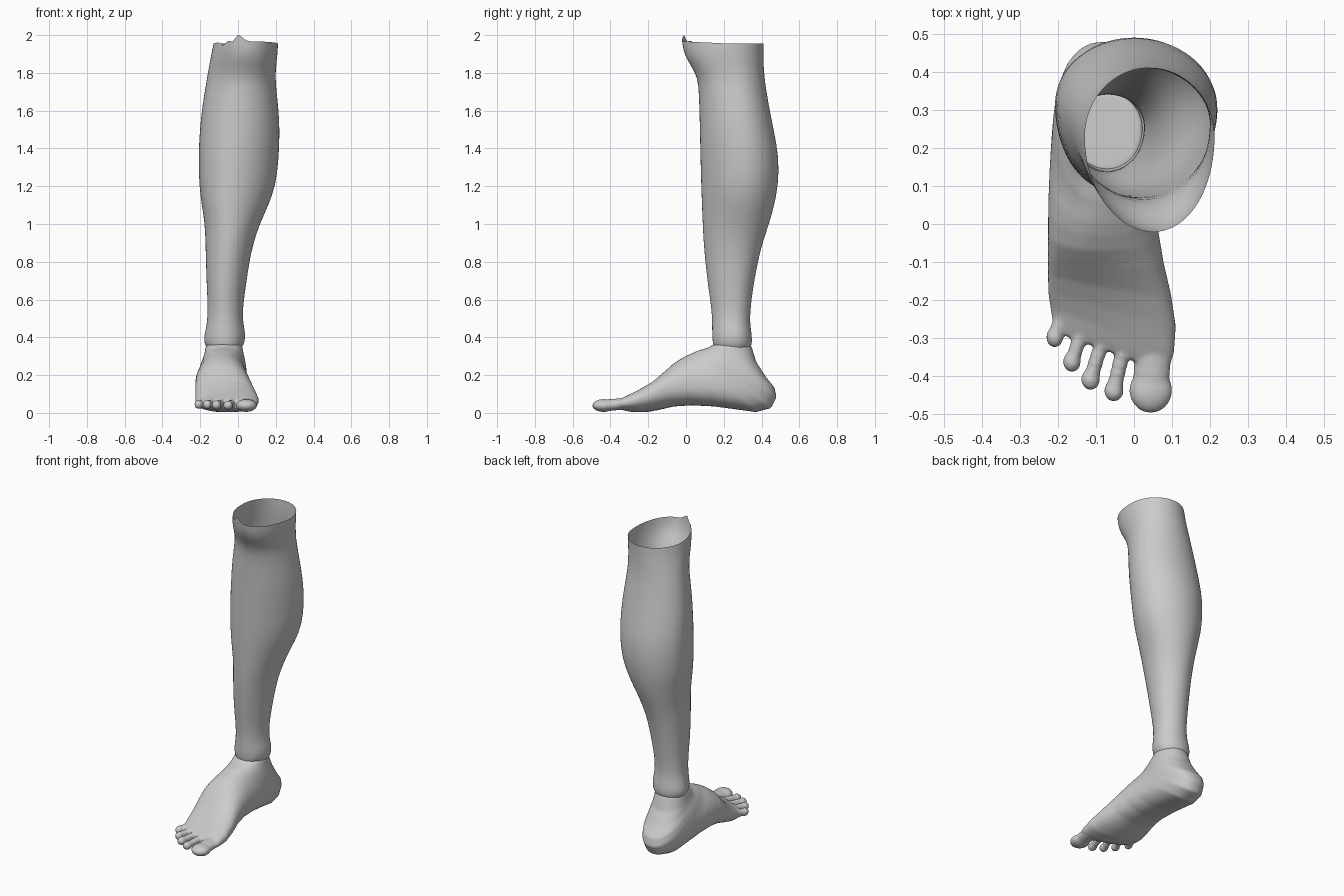
import bpy, bmesh, math
from mathutils import Matrix, Vector

skin = bpy.data.materials.new("plain grey")
skin.diffuse_color = (0.6, 0.6, 0.6, 1)


def loft(bm, rings, cap=False):
    """Bridge equal-length rings of points with quads."""
    vs = [[bm.verts.new(p) for p in r] for r in rings]
    n = len(vs[0])
    for a, b in zip(vs, vs[1:]):
        for i in range(n):
            j = (i + 1) % n
            bm.faces.new((a[i], a[j], b[j], b[i]))
    if cap:
        bm.faces.new(vs[0][::-1])
        bm.faces.new(vs[-1])
    bmesh.ops.recalc_face_normals(bm, faces=bm.faces)


def finish(bm, name):
    me = bpy.data.meshes.new(name)
    bm.to_mesh(me)
    bm.free()
    me.materials.append(skin)
    for p in me.polygons:
        p.use_smooth = True
    ob = bpy.data.objects.new(name, me)
    bpy.context.collection.objects.link(ob)
    return ob


# Lower leg: open tube; z, x min, x max, y front, y back, x of the shin ridge
LEG = [
    (0.335, -.155, .012, .155, .335, -.07), (0.36, -.176, .030, .143, .348, -.07),
    (0.39, -.181, .038, .140, .350, -.07), (0.43, -.174, .038, .138, .346, -.07),
    (0.48, -.163, .026, .139, .338, -.07), (0.56, -.160, .026, .134, .342, -.07),
    (0.66, -.165, .040, .118, .355, -.07), (0.80, -.170, .060, .102, .380, -.06),
    (0.90, -.172, .082, .093, .405, -.05), (1.00, -.176, .115, .088, .440, -.04),
    (1.10, -.192, .162, .084, .468, -.04), (1.20, -.206, .200, .080, .488, -.03),
    (1.35, -.210, .217, .076, .494, -.02), (1.50, -.203, .222, .073, .464, 0),
    (1.62, -.190, .214, .070, .440, .01), (1.74, -.170, .200, .066, .420, .03),
    (1.80, -.160, .199, .050, .414, .04), (1.87, -.147, .206, .004, .410, .05),
    (1.92, -.138, .211, -.015, .410, .05), (1.955, -.130, .212, -.022, .411, .05),
]
SEG = 40
rings = []
for k, (z, x0, x1, y0, y1, fx) in enumerate(LEG):
    cx, rx, yc = (x0 + x1) / 2, (x1 - x0) / 2, y0 + (y1 - y0) * .58
    ring = []
    for i in range(SEG):
        a = 2 * math.pi * i / SEG
        s, c = math.sin(a), math.cos(a)
        front = max(0, -s)
        x = cx + rx * c + (fx - cx) * front ** 2
        y = yc + s * (yc - y0 if s < 0 else y1 - yc)
        zz = z
        if k == len(LEG) - 1:                      # ragged cut edge
            zz += .012 * front
            zz += {25: -.03, 26: .02, 27: -.015, 28: .045, 29: .02}.get(i, 0)
        ring.append((x, y, zz))
    rings.append(ring)
bm = bmesh.new()
loft(bm, rings)
leg = finish(bm, "lower_leg")
sub = leg.modifiers.new("smooth", "SUBSURF")
sub.levels = sub.render_levels = 1

# Foot body: sections fan from the ankle round the heel to the toe roots
# upper y, z; lower y, z; x min, x max
FOOT = [
    (.143, .362, .346, .355, -.170, .022), (.125, .350, .372, .270, -.178, .030),
    (.105, .342, .420, .195, -.188, .038), (.085, .336, .468, .135, -.198, .043),
    (.062, .329, .480, .085, -.206, .046), (.042, .320, .450, .025, -.213, .048),
    (.020, .311, .370, .004, -.218, .050), (.000, .302, .270, .018, -.222, .052),
    (-.03, .285, .150, .034, -.225, .056), (-.07, .258, .030, .040, -.226, .064),
    (-.12, .218, -.07, .034, -.226, .078), (-.18, .168, -.16, .015, -.226, .098),
    (-.24, .130, -.235, .003, -.226, .110), (-.30, .098, -.30, .005, -.220, .106),
    (-.335, .080, -.335, .013, -.213, .096), (-.358, .066, -.358, .024, -.205, .085),
]
rings = []
for k, (ty, tz, by, bz, x0, x1) in enumerate(FOOT):
    shear = .36 * min(1, max(0, (k - 9) / 4))
    ring = []
    for i in range(SEG):
        a = 2 * math.pi * i / SEG
        s, c = math.sin(a), math.cos(a)
        e = .88 if k else 1
        s, c = [math.copysign(abs(v) ** e, v) for v in (s, c)]
        x = (x0 + x1) / 2 + (x1 - x0) / 2 * c
        t = (1 - s) / 2
        ring.append((x, ty + (by - ty) * t - shear * x, tz + (bz - tz) * t))
    rings.append(ring)
bm = bmesh.new()
loft(bm, rings, cap=True)


def blob(pos, size):
    bmesh.ops.create_uvsphere(bm, u_segments=20, v_segments=12, radius=1,
                              matrix=Matrix.Translation(pos) @ Matrix.Diagonal((*size, 1)))


# Toes: a narrow stalk of blobs and a rounder pad; root, pad centre, pad size
TOES = [
    ((.050, -.330, .048), (.044, -.437, .039), (.057, .060, .034)),
    ((-.032, -.345, .050), (-.053, -.438, .040), (.026, .029, .025)),
    ((-.088, -.322, .050), (-.114, -.408, .042), (.025, .029, .025)),
    ((-.142, -.298, .050), (-.163, -.362, .044), (.024, .028, .025)),
    ((-.194, -.250, .048), (-.208, -.297, .045), (.023, .028, .025)),
]
for root, pad, size in TOES:
    r, p = Vector(root), Vector(pad)
    for t in (0, .25, .5, .75):
        w = size[0] * (.86 if size[0] > .04 else .8)
        blob(r.lerp(p, t), (w, w * 1.1, size[2] * .92))
    blob(p, size)

foot = finish(bm, "foot")
rm = foot.modifiers.new("merge", "REMESH")
rm.mode, rm.voxel_size, rm.use_smooth_shade = "VOXEL", .006, True
sm = foot.modifiers.new("soften", "SMOOTH")
sm.factor, sm.iterations = .5, 8
